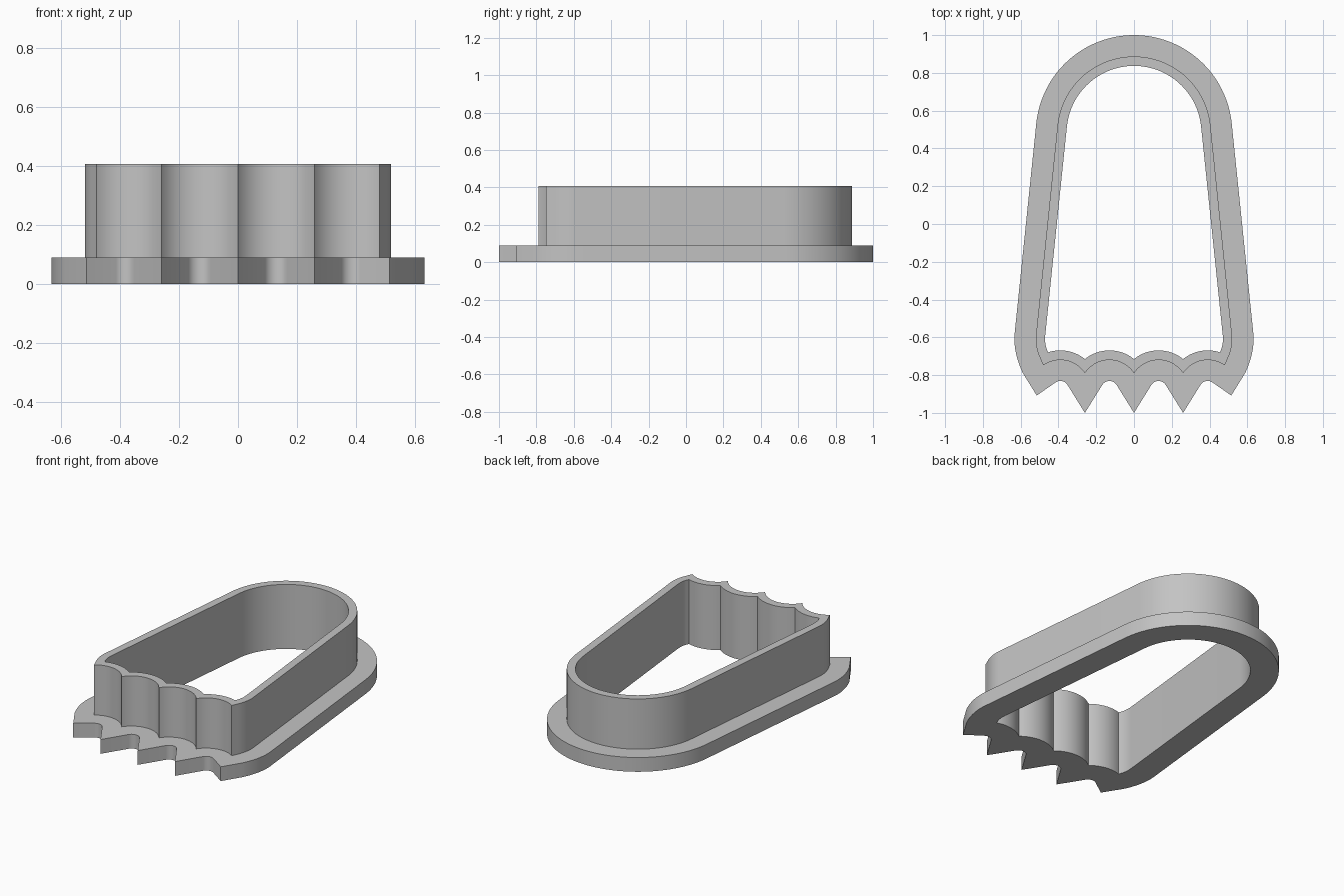
import bpy, bmesh
from math import sin, cos, acos, atan2, sqrt, hypot, pi

if "Cube" in bpy.data.objects:
    bpy.data.objects.remove(bpy.data.objects["Cube"], do_unlink=True)

FLANGE_TOP, WALL_TOP = 0.09, 0.407
DOME_Y = 0.48         # centre of the round end
SLOPE = 0.103         # taper angle of the long sides
SCALLOP_Y = -0.876    # centre line of the scallops
PITCH = 0.26          # distance between scallop cusps

grey = bpy.data.materials.new("plain grey")
grey.use_nodes = True
grey.diffuse_color = (0.55, 0.55, 0.55, 1)
grey.node_tree.nodes["Principled BSDF"].inputs["Base Color"].default_value = grey.diffuse_color


def scallop(cx, r, right, left, n=15):
    """Arc bulging to +y, tangent to or ending at the two neighbouring cusps."""
    def touch(p, side):
        dx, dy = p[0] - cx, p[1] - SCALLOP_Y
        return atan2(dy, dx * side) + acos(min(1, r / hypot(dx, dy)))
    a, b = touch(right, 1), pi - touch(left, -1)
    ts = [0.02 + 0.96 * k / (n - 1) for k in range(n)]
    return [(cx + r * cos(a + (b - a) * t), SCALLOP_Y + r * sin(a + (b - a) * t)) for t in ts]


def outline(dome_r, corner, tip, scallop_r, cusp_y):
    """Closed plan outline, mirrored from its +x half."""
    # round end, then the long tapered side
    half = [(dome_r * sin(t), DOME_Y + dome_r * cos(t))
            for t in [(pi / 2 - SLOPE) * k / 32 for k in range(33)]]
    # softly curved corner
    p, q, s = corner
    for k in range(13):
        t = k / 12
        half.append(tuple((1 - t) ** 2 * p[i] + 2 * t * (1 - t) * q[i] + t * t * s[i] for i in (0, 1)))
    # scalloped front edge
    cusps = [tip, (PITCH, cusp_y), (0, cusp_y)]
    for i in (0, 1):
        half.append(cusps[i])
        half += scallop(PITCH * (1.5 - i), scallop_r, cusps[i], cusps[i + 1])
    half.append(cusps[2])
    return half + [(-x, y) for x, y in reversed(half[1:-1])]


def cusp_height(r):
    return SCALLOP_Y + sqrt(r * r - (PITCH / 2) ** 2)


def on_arc(x, r):
    return (x, SCALLOP_Y + sqrt(r * r - (x - 1.5 * PITCH) ** 2))


flange = outline(0.52, [(0.633, -0.59), (0.637, -0.69), (0.588, -0.79)], (0.515, -0.908), 0.045, -1.0)
outer = outline(0.407, [(0.519, -0.59), (0.524, -0.65), (0.497, -0.71)], on_arc(0.48, 0.156),
                0.156, cusp_height(0.156))
inner = outline(0.357, [(0.47, -0.59), (0.473, -0.63), (0.463, -0.66)], on_arc(0.455, 0.207),
                0.207, cusp_height(0.207))

# One watertight shell: flange, wall outside, rim, wall inside, underside
section = [(flange, 0), (flange, FLANGE_TOP), (outer, FLANGE_TOP),
           (outer, WALL_TOP), (inner, WALL_TOP), (inner, 0)]
bm = bmesh.new()
rings = [[bm.verts.new((x, y, z)) for x, y in pts] for pts, z in section]
count = len(flange)
for i, ring in enumerate(rings):
    after = rings[(i + 1) % len(rings)]
    for k in range(count):
        m = (k + 1) % count
        bm.faces.new((ring[k], ring[m], after[m], after[k]))
bmesh.ops.recalc_face_normals(bm, faces=bm.faces)
mesh = bpy.data.meshes.new("cutter_body")
bm.to_mesh(mesh)
bm.free()
mesh.materials.append(grey)
body = bpy.data.objects.new("cutter_body", mesh)
bpy.context.collection.objects.link(body)

bpy.ops.object.select_all(action='DESELECT')
body.select_set(True)
bpy.context.view_layer.objects.active = body
bpy.ops.object.shade_smooth_by_angle(angle=pi / 6)
